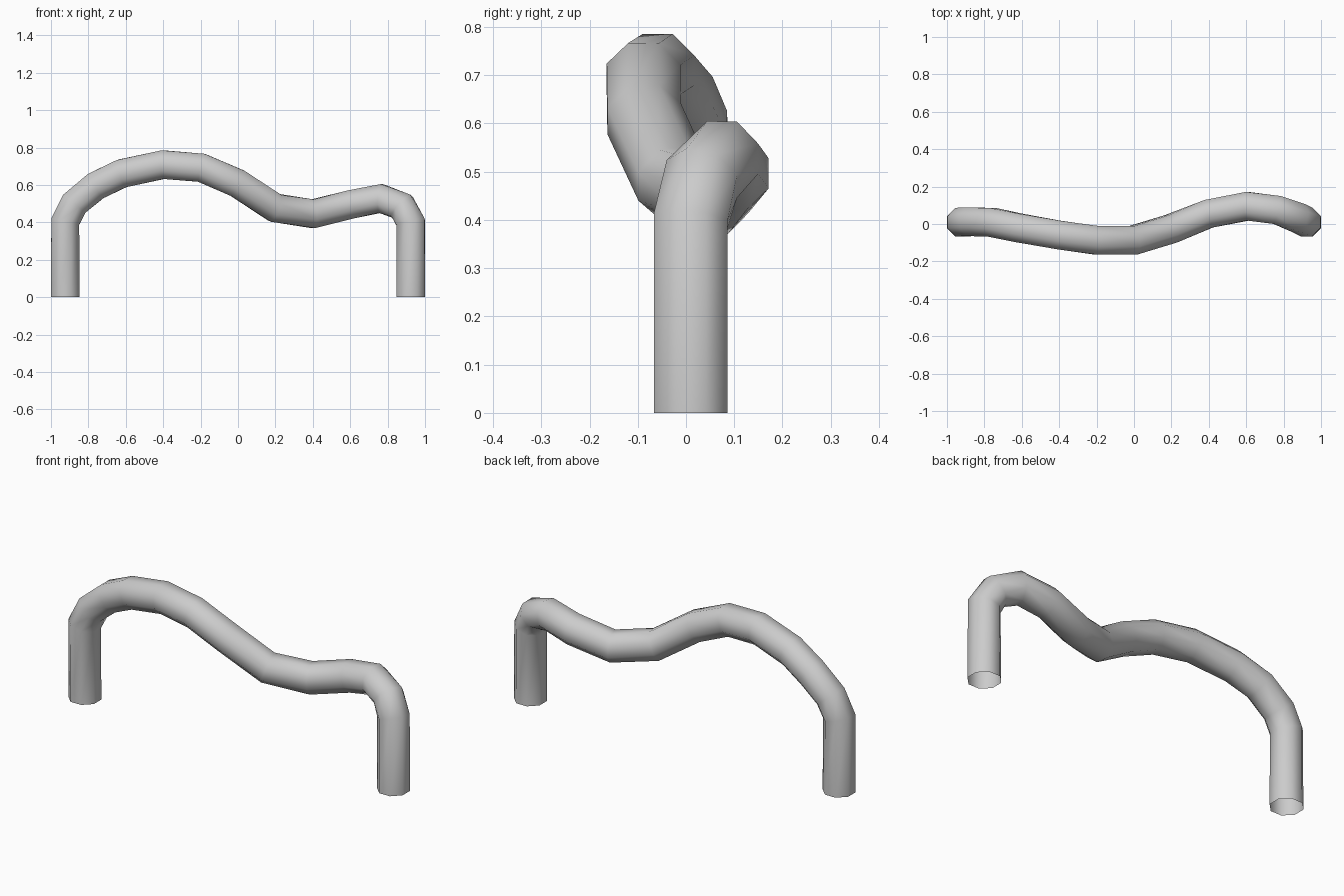
import bpy, bmesh, math
from mathutils import Vector

if "Cube" in bpy.data.objects:
    bpy.data.objects.remove(bpy.data.objects["Cube"])

SIDES = 8
APOTHEM = 0.0765
RADIUS = APOTHEM / math.cos(math.pi / SIDES)

# centre line of the bent pipe, foot to foot
path = [Vector(p) for p in (
    (-0.9235, 0.01, 0.0), (-0.9235, 0.01, 0.405), (-0.875, 0.012, 0.50),
    (-0.76, 0.009, 0.595), (-0.62, -0.02, 0.662), (-0.40, -0.059, 0.709),
    (-0.195, -0.088, 0.692), (-0.004, -0.087, 0.61), (0.197, -0.026, 0.478),
    (0.40, 0.055, 0.446), (0.607, 0.095, 0.497), (0.765, 0.075, 0.528),
    (0.877, 0.033, 0.485), (0.9235, 0.01, 0.40), (0.9235, 0.01, 0.0))]

bm = bmesh.new()
rings = []
last = len(path) - 1
for i, p in enumerate(path):
    # ring plane follows the averaged direction of its two segments
    t = Vector()
    if i > 0:
        t += (p - path[i - 1]).normalized()
    if i < last:
        t += (path[i + 1] - p).normalized()
    t.normalize()
    side = Vector((0, 1, 0))
    side = (side - t * side.dot(t)).normalized()
    up = t.cross(side)
    ring = []
    for k in range(SIDES):
        a = 2 * math.pi * (k + 0.5) / SIDES
        ring.append(bm.verts.new(p + RADIUS * (math.cos(a) * side + math.sin(a) * up)))
    rings.append(ring)

# pipe walls, feet left open
for r0, r1 in zip(rings, rings[1:]):
    for k in range(SIDES):
        n = (k + 1) % SIDES
        f = bm.faces.new((r0[k], r0[n], r1[n], r1[k]))
        f.smooth = True

mesh = bpy.data.meshes.new("bent_pipe")
bm.to_mesh(mesh)
bm.free()
pipe = bpy.data.objects.new("bent_pipe", mesh)
bpy.context.collection.objects.link(pipe)

grey = bpy.data.materials.new("light grey")
grey.diffuse_color = (0.6, 0.6, 0.6, 1)
grey.use_nodes = True
grey.node_tree.nodes["Principled BSDF"].inputs["Base Color"].default_value = grey.diffuse_color
mesh.materials.append(grey)
